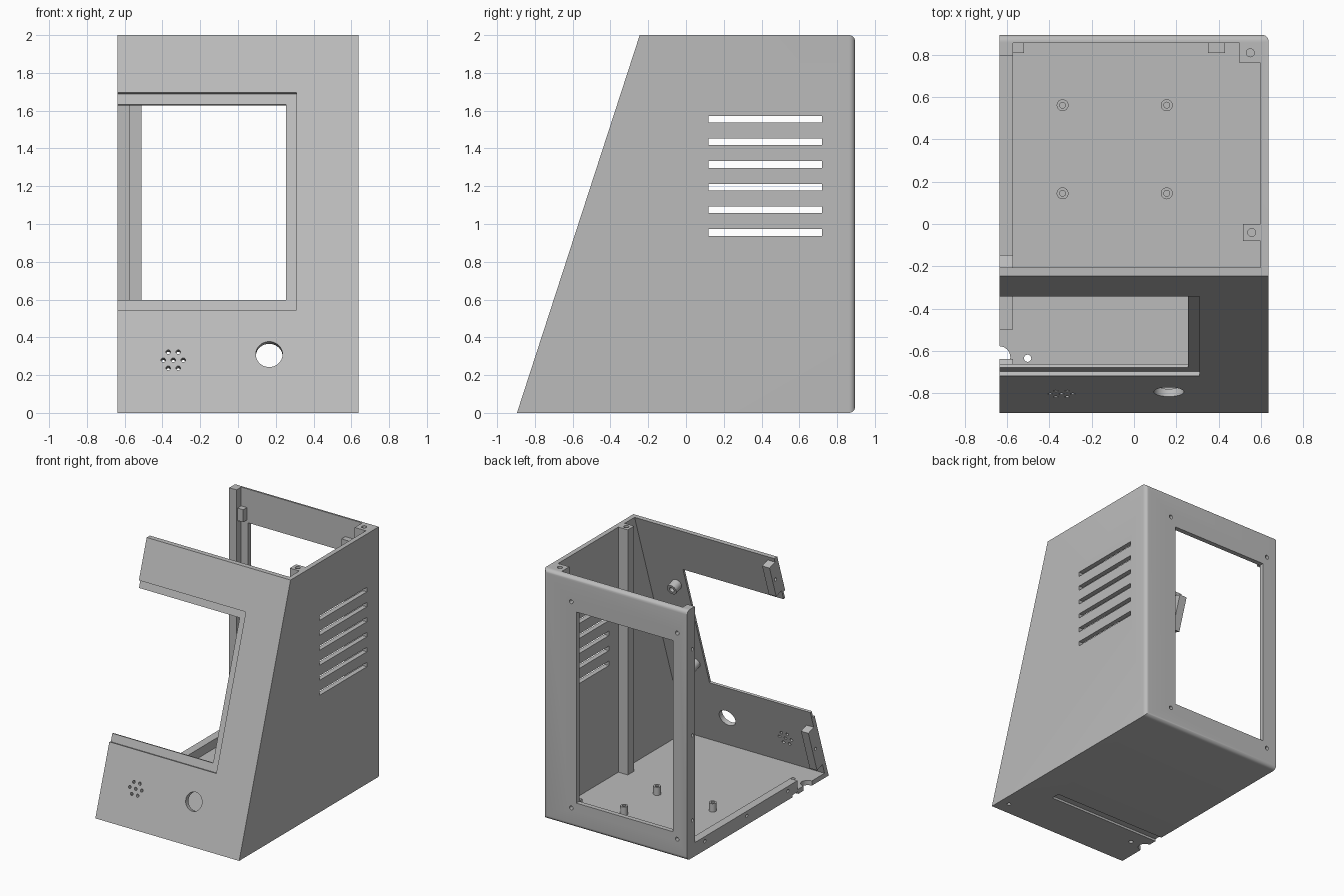
import bpy, bmesh, math
from mathutils import Vector, Matrix

if "Cube" in bpy.data.objects:
    bpy.data.objects.remove(bpy.data.objects["Cube"], do_unlink=True)

W, BACK, WALL = 0.637, 0.895, 0.038
SLOPE = 0.325
LEAN = math.atan(SLOPE)
INWARD = Vector((0, math.cos(LEAN), -math.sin(LEAN)))   # into the leaning front panel
parts = []

grey = bpy.data.materials.new("grey_plastic")
grey.use_nodes = True
colour = (0.5, 0.5, 0.5, 1)
grey.diffuse_color = colour
grey.node_tree.nodes["Principled BSDF"].inputs["Base Color"].default_value = colour


def front(z, depth=0.0):
    """(y, z) on the leaning front, pushed in by depth."""
    return (-BACK + SLOPE * z + INWARD.y * depth, z + INWARD.z * depth)


def finish(name, bm):
    bmesh.ops.recalc_face_normals(bm, faces=bm.faces)
    mesh = bpy.data.meshes.new(name)
    bm.to_mesh(mesh)
    bm.free()
    mesh.materials.append(grey)
    ob = bpy.data.objects.new(name, mesh)
    bpy.context.collection.objects.link(ob)
    parts.append(ob)
    return ob


def prism(name, profile, x0, x1, round_back=0):
    """Side profile of (y, z) points extruded from x0 to x1."""
    bm = bmesh.new()
    face = bm.faces.new([bm.verts.new((x0, y, z)) for y, z in profile])
    out = bmesh.ops.extrude_face_region(bm, geom=[face])
    moved = [v for v in out["geom"] if isinstance(v, bmesh.types.BMVert)]
    bmesh.ops.translate(bm, verts=moved, vec=(x1 - x0, 0, 0))
    if round_back:
        edges = [e for e in bm.edges
                 if all(v.co.y > BACK - 0.001 for v in e.verts)
                 and any(v.co.x > 0 for v in e.verts)]
        bmesh.ops.bevel(bm, geom=edges, offset=round_back, segments=6,
                        profile=0.5, affect='EDGES')
    return finish(name, bm)


def box(name, x0, x1, y0, y1, z0, z1):
    return prism(name, [(y0, z0), (y1, z0), (y1, z1), (y0, z1)], x0, x1)


def rod(name, centre, axis, radius, length, sides=24):
    turn = Vector(axis).to_track_quat('Z', 'Y').to_matrix().to_4x4()
    bm = bmesh.new()
    bmesh.ops.create_cone(bm, cap_ends=True, segments=sides, radius1=radius,
                          radius2=radius, depth=length,
                          matrix=Matrix.Translation(centre) @ turn)
    return finish(name, bm)


def cut(ob, cutter):
    """Subtract the cutter, then drop it."""
    cutter.hide_render = True
    mod = ob.modifiers.new("cut", 'BOOLEAN')
    mod.operation, mod.solver, mod.object = 'DIFFERENCE', 'EXACT', cutter
    graph = bpy.context.evaluated_depsgraph_get()
    mesh = bpy.data.meshes.new_from_object(ob.evaluated_get(graph))
    ob.modifiers.clear()
    ob.data = mesh
    parts.remove(cutter)
    bpy.data.objects.remove(cutter, do_unlink=True)


def drill(ob, centre, axis, radius, length, sides=24):
    cut(ob, rod("drill", centre, axis, radius, length, sides))


X, Y, Z = Vector((1, 0, 0)), Vector((0, 1, 0)), Vector((0, 0, 1))

# Shell: half case, open on top and on the -x side
case = prism("case_shell", [front(0), (BACK, 0), (BACK, 2), front(2)], -W, W, 0.032)
gap = WALL / INWARD.y
cavity = [(front(z)[0] + gap, z) for z in (WALL, 2.2)]
cut(case, prism("cavity", [cavity[0], (BACK - WALL, WALL), (BACK - WALL, 2.2), cavity[1]],
                -1, W - WALL))

# Front display opening with a shallow recess round it
for z0, z1, x1, d in ((0.545, 1.695, 0.31, 0.02), (0.605, 1.64, 0.255, 0.15)):
    cut(case, prism("opening", [front(z0, -0.1), front(z0, d), front(z1, d), front(z1, -0.1)],
                    -1, x1))

# Knob hole and speaker holes
drill(case, (0.165, *front(0.31)), INWARD, 0.071, 0.2, 40)
for row, count in ((-1, 2), (0, 3), (1, 2)):
    for i in range(count):
        x = -0.343 + (i - (count - 1) / 2) * 0.053
        drill(case, (x, *front(0.28 + row * 0.043)), INWARD, 0.012, 0.2, 12)

# Rear opening
cut(case, box("rear_opening", -0.51, 0.345, 0.7, 1, 0.2, 1.73))

# Side vents
for i in range(6):
    z = 0.955 + i * 0.12
    cut(case, box("vent", 0.5, 0.8, 0.12, 0.72, z - 0.018, z + 0.018))

# Floor: cable notch, screw holes and a groove underneath
drill(case, (-W, -0.63, 0), Z, 0.052, 0.2)
drill(case, (-0.503, -0.635, 0), Z, 0.017, 0.2)
drill(case, (0.56, -0.79, 0), Z, 0.015, 0.06)
cut(case, box("groove", -1, 0.37, -0.51, -0.44, -0.1, 0.018))

# Rear screw blocks, drilled through with the panel
for x, half in ((-0.548, 0.027), (0.39, 0.04)):
    for z in (0.15, 1.8):
        block = box("rear_screw_block", x - half, x + half, 0.81, BACK - WALL, z - 0.05, z + 0.05)
        for ob in (case, block):
            drill(ob, (x, BACK, z), Y, 0.016, 0.14, 16)

# Full-height corner and middle posts
for name, x0, y0, y1, hx, hy, r in (
        ("corner_post", 0.5, 0.762, BACK - WALL, 0.55, 0.81, 0.019),
        ("middle_post", 0.515, -0.08, 0.0, 0.557, -0.04, 0.019)):
    post = box(name, x0, W - WALL, y0, y1, WALL, 2)
    drill(post, (hx, hy, 2), Z, r, 0.3)

# Joining rails along the open side
rear_rail = box("rear_joining_rail", -W, -0.572, 0.798, BACK - WALL, WALL, 2)
for z in (0.3, 0.98, 1.67):
    drill(rear_rail, (-W, 0.83, z), X, 0.013, 0.08, 16)
floor_rail = box("floor_joining_rail", -W, -0.572, -0.5, 0.798, WALL, 0.11)
for y in (-0.38, 0.14, 0.67):
    drill(floor_rail, (-W, y, 0.072), X, 0.013, 0.08, 16)
for name, z0, z1 in (("upper_front_tab", 1.72, 1.98), ("lower_front_tab", 0.13, 0.47)):
    tab = prism(name, [front(z0, WALL), front(z0, 0.11), front(z1, 0.11), front(z1, WALL)],
                -W, -0.572)
    drill(tab, (-W, *front((z0 + z1) / 2, 0.075)), X, 0.013, 0.08, 16)

# Board standoffs on the floor
for x in (-0.338, 0.155):
    for y in (0.145, 0.562):
        standoff = rod("board_standoff", (x, y, WALL + 0.033), Z, 0.028, 0.066)
        drill(standoff, (x, y, 0.1), Z, 0.014, 0.1, 16)

# Display bosses inside the front panel
for z in (0.76, 1.48):
    boss = rod("display_boss", (0.345, *front(z, WALL + 0.035)), INWARD, 0.042, 0.07)
    drill(boss, (0.345, *front(z, WALL + 0.08)), INWARD, 0.02, 0.1, 16)

# Shading
bpy.ops.object.select_all(action='DESELECT')
for ob in parts:
    ob.select_set(True)
bpy.context.view_layer.objects.active = case
bpy.ops.object.shade_smooth_by_angle(angle=math.radians(30))
